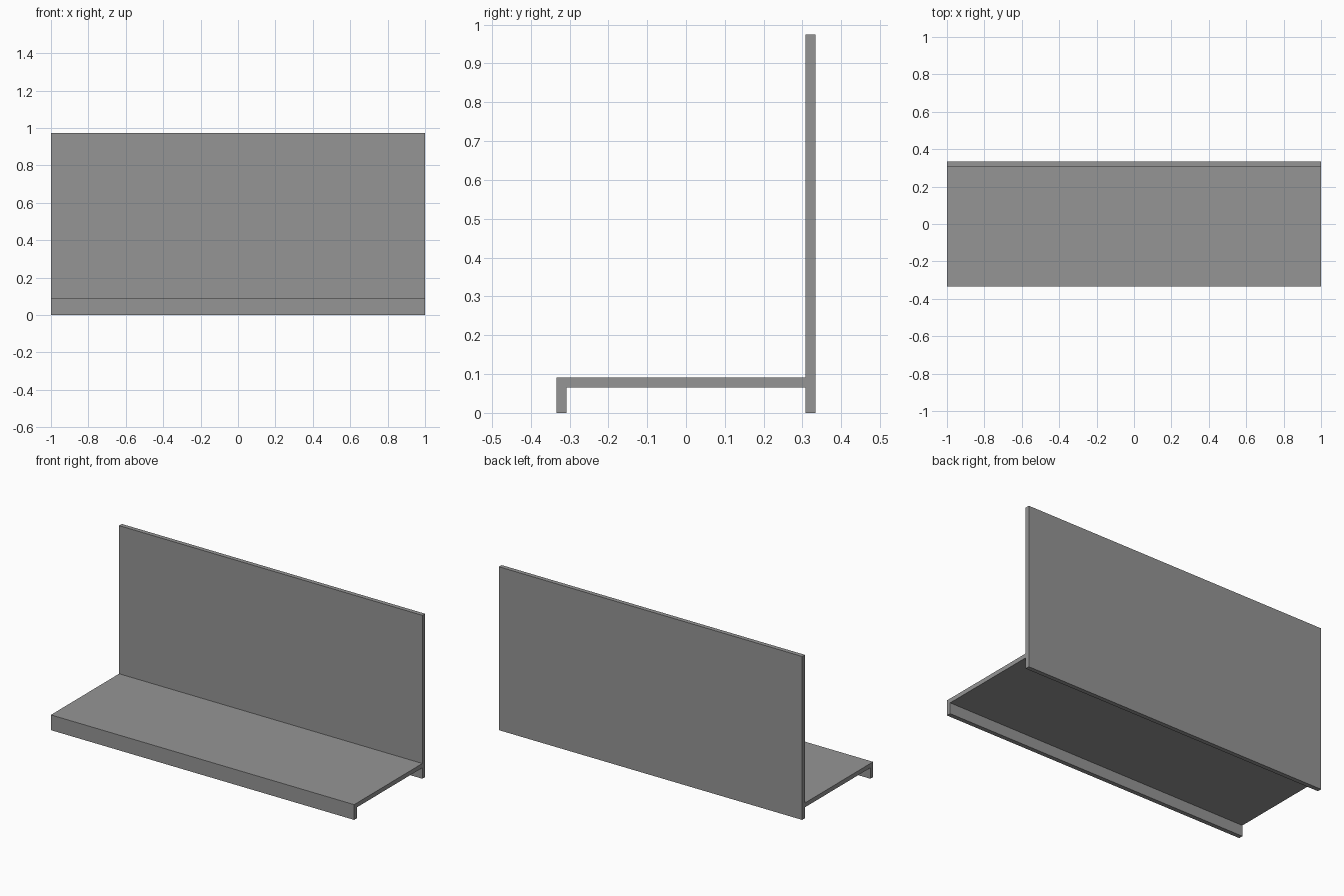
import bpy, bmesh

if "Cube" in bpy.data.objects:
    bpy.data.objects.remove(bpy.data.objects["Cube"])

LENGTH = 2.0      # along x
HALF = 0.334      # half depth
T = 0.026         # board thickness
SEAT = 0.091      # top of the seat
TOP = 0.974       # top of the back

grey = bpy.data.materials.new("plain grey")
grey.diffuse_color = (0.3, 0.3, 0.3, 1)
grey.use_nodes = True
grey.node_tree.nodes["Principled BSDF"].inputs["Base Color"].default_value = grey.diffuse_color

# Side profile (y, z): front lip, seat and tall back in one section
profile = [(-HALF, 0), (-HALF + T, 0), (-HALF + T, SEAT - T), (HALF - T, SEAT - T),
           (HALF - T, 0), (HALF, 0), (HALF, TOP), (HALF - T, TOP),
           (HALF - T, SEAT), (-HALF, SEAT)]

# Extrude the section along the length
bm = bmesh.new()
face = bm.faces.new([bm.verts.new((-LENGTH / 2, y, z)) for y, z in profile])
ext = bmesh.ops.extrude_face_region(bm, geom=[face], use_keep_orig=True)
verts = [v for v in ext["geom"] if isinstance(v, bmesh.types.BMVert)]
bmesh.ops.translate(bm, verts=verts, vec=(LENGTH, 0, 0))
bmesh.ops.recalc_face_normals(bm, faces=bm.faces)

mesh = bpy.data.meshes.new("bench_panel")
bm.to_mesh(mesh)
bm.free()
mesh.materials.append(grey)
bpy.context.collection.objects.link(bpy.data.objects.new("bench_panel", mesh))
